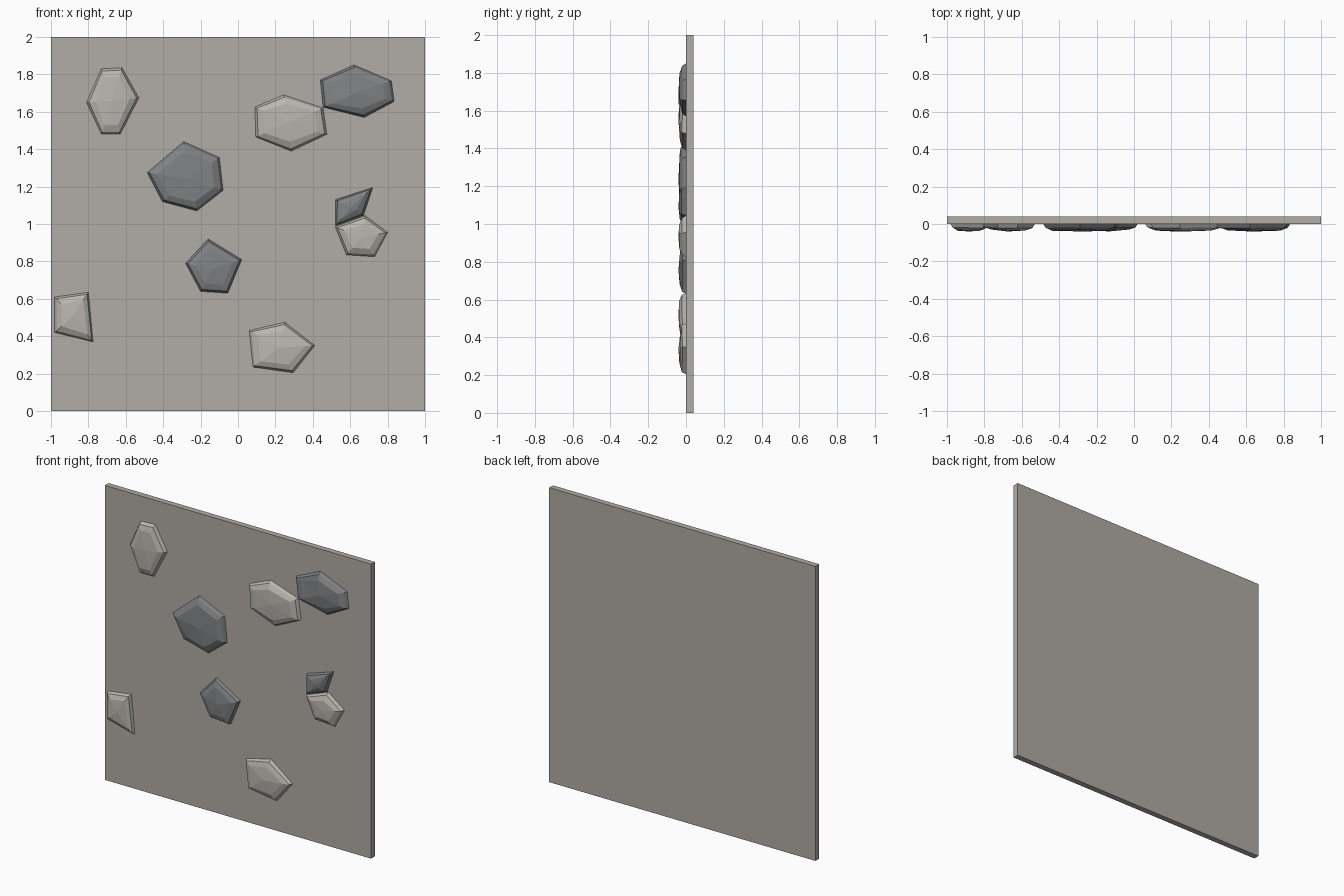
import bpy, bmesh, random
from mathutils import Vector

if "Cube" in bpy.data.objects:
    bpy.data.objects.remove(bpy.data.objects["Cube"])

random.seed(4)


def material(name, rgb):
    m = bpy.data.materials.new(name)
    m.diffuse_color = (*rgb, 1)
    m.use_nodes = True
    m.node_tree.nodes["Principled BSDF"].inputs["Base Color"].default_value = m.diffuse_color
    return m


SLAB = material("wall_plaster", (0.44, 0.415, 0.38))
LIGHT = material("light_stone", (0.49, 0.47, 0.43))
DARK = material("dark_stone", (0.215, 0.222, 0.228))


def finish(bm, name, mat):
    bmesh.ops.recalc_face_normals(bm, faces=bm.faces)
    mesh = bpy.data.meshes.new(name)
    bm.to_mesh(mesh)
    bm.free()
    mesh.materials.append(mat)
    obj = bpy.data.objects.new(name, mesh)
    bpy.context.collection.objects.link(obj)
    return obj


def stone(name, mat, outline, dent=None):
    """Chipped stone: outline (x, z), steep rim, bevel, and faceted crown."""
    bm = bmesh.new()
    n = len(outline)
    cx = sum(p[0] for p in outline) / n
    cz = sum(p[1] for p in outline) / n
    rings = []
    # rings: (inset towards the centre, depth, depth jitter)
    for inset, y, jit in ((0, 0.01, 0), (0, 0, 0), (0.013, -0.02, 0.003), (0.05, -0.033, 0.004)):
        ring = []
        for i, (x, z) in enumerate(outline):
            d = Vector((cx - x, cz - z)).normalized() * inset
            depth = y + random.uniform(-jit, jit)
            if i == dent and inset == 0.05:
                depth = -0.022
            ring.append(bm.verts.new((x + d.x, depth, z + d.y)))
        rings.append(ring)
    for a, b in zip(rings, rings[1:]):
        for i in range(n):
            j = (i + 1) % n
            bm.faces.new((a[i], a[j], b[j], b[i]))
    bm.faces.new(rings[0])
    # crown meets at one slightly raised point
    peak = bm.verts.new((cx, -0.04, cz))
    for i in range(n):
        bm.faces.new((rings[-1][i], rings[-1][(i + 1) % n], peak))
    return finish(bm, name, mat)


# Wall slab
bm = bmesh.new()
bmesh.ops.create_cube(bm, size=1)
for v in bm.verts:
    v.co = (v.co.x * 2, v.co.y * 0.04 + 0.02, v.co.z * 2 + 1)
finish(bm, "wall_slab", SLAB)

# Embedded stones
stone("stone_top_left", LIGHT,
      [(-.73, 1.83), (-.62, 1.835), (-.53, 1.675), (-.63, 1.48), (-.73, 1.48), (-.81, 1.65)])
stone("stone_upper_middle", DARK,
      [(-.29, 1.44), (-.10, 1.355), (-.08, 1.18), (-.22, 1.07), (-.405, 1.12), (-.485, 1.275)])
stone("stone_upper_right", LIGHT,
      [(.245, 1.69), (.455, 1.62), (.475, 1.48), (.285, 1.39), (.095, 1.465), (.09, 1.625)])
stone("stone_top_right", DARK,
      [(.62, 1.85), (.82, 1.765), (.835, 1.655), (.675, 1.57), (.455, 1.625), (.44, 1.77)], dent=5)
stone("stone_right_chip", DARK,
      [(.52, 1.13), (.72, 1.195), (.67, 1.045), (.52, .99)])
stone("stone_right", LIGHT,
      [(.52, .985), (.68, 1.045), (.80, .955), (.73, .825), (.58, .835)])
stone("stone_centre", DARK,
      [(-.16, .92), (.02, .81), (-.055, .63), (-.20, .64), (-.28, .79)])
stone("stone_lower_left", LIGHT,
      [(-.98, .61), (-.80, .635), (-.775, .37), (-.98, .42)])
stone("stone_bottom", LIGHT,
      [(.06, .43), (.25, .475), (.41, .35), (.295, .205), (.08, .235)])
